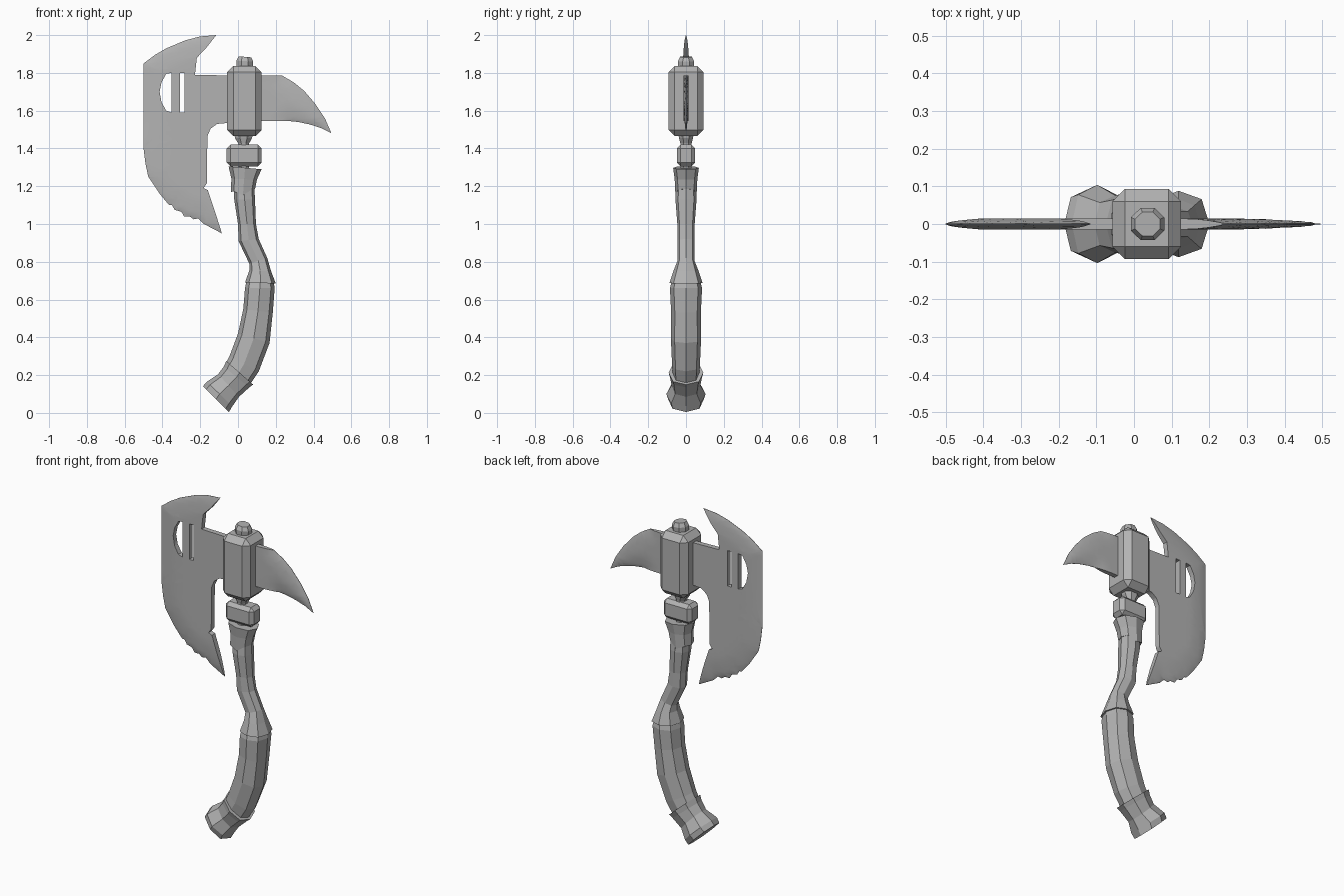
import bpy, bmesh, math
from mathutils import Vector
from mathutils.geometry import intersect_point_line

if "Cube" in bpy.data.objects:
    bpy.data.objects.remove(bpy.data.objects["Cube"])

mat = bpy.data.materials.new("plain grey")
mat.diffuse_color = (0.45, 0.45, 0.45, 1)
mat.use_nodes = True
mat.node_tree.nodes["Principled BSDF"].inputs["Base Color"].default_value = mat.diffuse_color


def finish(name, bm, smooth=None):
    bmesh.ops.recalc_face_normals(bm, faces=bm.faces[:])
    me = bpy.data.meshes.new(name)
    bm.to_mesh(me)
    bm.free()
    me.materials.append(mat)
    ob = bpy.data.objects.new(name, me)
    bpy.context.collection.objects.link(ob)
    if smooth:
        bpy.ops.object.select_all(action='DESELECT')
        ob.select_set(True)
        bpy.context.view_layer.objects.active = ob
        bpy.ops.object.shade_smooth_by_angle(angle=math.radians(smooth))
    return ob


def block(name, lo, hi, bevel):
    """Box with chamfered edges."""
    bm = bmesh.new()
    bmesh.ops.create_cube(bm, size=1)
    for v in bm.verts:
        v.co = [(a + b) / 2 + c * (b - a) for a, b, c in zip(lo, hi, v.co)]
    bmesh.ops.bevel(bm, geom=bm.edges[:], offset=bevel, segments=1,
                    affect='EDGES', profile=0.5)
    return finish(name, bm)


def loft(name, rings, sides=8, turn=0.0, dip=0.0):
    """Each ring: left point (x, z), right point (x, z), half depth in y."""
    bm = bmesh.new()
    loops = []
    for i, (lx, lz, rx, rz, hy) in enumerate(rings):
        c = Vector(((lx + rx) / 2, 0, (lz + rz) / 2))
        h = Vector(((rx - lx) / 2, 0, (rz - lz) / 2))
        loop = []
        for k in range(sides):
            a = math.tau * k / sides + turn
            s = 1.0 if k % 2 == 0 or turn else 1.06
            p = c + h * math.cos(a) * s + Vector((0, hy * math.sin(a) * s, 0))
            if dip and i == len(rings) - 1 and k % 4 == 2:
                p.z -= dip
            loop.append(bm.verts.new(p))
        loops.append(loop)
    for a, b in zip(loops, loops[1:]):
        for k in range(sides):
            j = (k + 1) % sides
            bm.faces.new((a[k], a[j], b[j], b[k]))
    bm.faces.new(loops[0])
    bm.faces.new(loops[-1])
    return finish(name, bm)


def plate(name, outlines, edge, half, width):
    """Flat outline with holes, thinned towards the given cutting edge."""
    cu = bpy.data.curves.new(name, 'CURVE')
    cu.dimensions = '2D'
    cu.fill_mode = 'BOTH'
    cu.extrude = half
    for pts in outlines:
        sp = cu.splines.new('POLY')
        sp.points.add(len(pts) - 1)
        for p, (x, z) in zip(sp.points, pts):
            p.co = (x, z, 0, 1)
        sp.use_cyclic_u = True
    tmp = bpy.data.objects.new(name + "_outline", cu)
    bpy.context.collection.objects.link(tmp)
    me = bpy.data.meshes.new_from_object(
        tmp.evaluated_get(bpy.context.evaluated_depsgraph_get()))
    bpy.data.objects.remove(tmp)
    bm = bmesh.new()
    bm.from_mesh(me)
    bpy.data.meshes.remove(me)
    bmesh.ops.remove_doubles(bm, verts=bm.verts[:], dist=1e-5)
    for axis, n in ((0, (1, 0, 0)), (1, (0, 1, 0))):
        vals = [v.co[axis] for v in bm.verts]
        t = min(vals) + 0.03
        while t < max(vals):
            co = [0, 0, 0]
            co[axis] = t
            bmesh.ops.bisect_plane(bm, geom=bm.verts[:] + bm.edges[:] + bm.faces[:],
                                   plane_co=co, plane_no=n, dist=1e-5)
            t += 0.03
    segs = [(Vector(a), Vector(b)) for a, b in zip(edge, edge[1:])]
    for v in bm.verts:
        p = Vector((v.co.x, v.co.y))
        d = 9.0
        for a, b in segs:
            f = min(1, max(0, intersect_point_line(p, a, b)[1]))
            d = min(d, (p - a.lerp(b, f)).length)
        y = max(0.001, half * math.sqrt(min(1, d / width)))
        v.co = (v.co.x, -math.copysign(y, v.co.z), v.co.y)
    return finish(name, bm, 35)


# Broad blade with chipped lower edge, half-round hole and slot
cutting = [(-0.115, 2.0), (-0.2, 1.993), (-0.28, 1.972), (-0.38, 1.93), (-0.44, 1.895),
           (-0.5, 1.85), (-0.5, 1.4), (-0.49, 1.32), (-0.475, 1.25), (-0.415, 1.16),
           (-0.365, 1.1), (-0.35, 1.1), (-0.335, 1.075), (-0.3, 1.065), (-0.285, 1.04),
           (-0.255, 1.04), (-0.235, 1.025), (-0.21, 1.03), (-0.18, 1.0), (-0.085, 0.95)]
back = [(-0.12, 1.06), (-0.16, 1.18), (-0.172, 1.185), (-0.182, 1.19), (-0.165, 1.215),
        (-0.162, 1.465), (-0.145, 1.505), (-0.11, 1.53), (0.0, 1.54),
        (0.0, 1.785), (-0.228, 1.79), (-0.218, 1.88), (-0.17, 1.93)]
hole = [(-0.352, 1.8), (-0.38, 1.795), (-0.405, 1.75), (-0.415, 1.7),
        (-0.405, 1.645), (-0.38, 1.6), (-0.352, 1.59)]
slot = [(-0.308, 1.8), (-0.308, 1.59), (-0.282, 1.59), (-0.282, 1.8)]
plate("blade", [cutting + back, hole, slot], cutting, 0.015, 0.1)

# Curved rear spike
spike = [(0.05, 1.785), (0.235, 1.785), (0.295, 1.75), (0.35, 1.705), (0.41, 1.635),
         (0.46, 1.56), (0.495, 1.48), (0.44, 1.508), (0.38, 1.527), (0.32, 1.54),
         (0.27, 1.545), (0.05, 1.545)]
plate("rear_spike", [spike], spike[1:11], 0.014, 0.08)

# Head block, top cap, neck and collar
block("head_block", (-0.057, -0.093, 1.465), (0.125, 0.093, 1.837), 0.033)
loft("top_cap", [(-0.008, 1.8, 0.078, 1.8, 0.043), (-0.012, 1.865, 0.084, 1.86, 0.046),
                 (0.0, 1.888, 0.072, 1.882, 0.034)], turn=math.pi / 8)
loft("neck", [(-0.025, 1.49, 0.085, 1.49, 0.046), (-0.02, 1.455, 0.078, 1.455, 0.04),
              (0.0, 1.425, 0.06, 1.425, 0.032), (0.0, 1.29, 0.06, 1.29, 0.032)],
     turn=math.pi / 8)
block("collar", (-0.06, -0.048, 1.305), (0.125, 0.048, 1.42), 0.02)

# Curved handle in overlapping sections
loft("handle_sleeve", [(-0.05, 1.305, 0.125, 1.29, 0.068), (-0.035, 1.24, 0.1, 1.235, 0.06),
                       (-0.038, 1.17, 0.09, 1.185, 0.056)], dip=0.025)
loft("handle_shaft", [(-0.02, 1.22, 0.085, 1.22, 0.05), (-0.02, 1.13, 0.09, 1.13, 0.056),
                      (0.0, 1.0, 0.095, 1.0, 0.046), (0.003, 0.91, 0.11, 0.92, 0.045),
                      (0.06, 0.79, 0.155, 0.82, 0.045), (0.06, 0.755, 0.175, 0.75, 0.066),
                      (0.037, 0.69, 0.2, 0.685, 0.088)])
loft("handle_grip", [(0.05, 0.72, 0.185, 0.72, 0.07), (0.037, 0.66, 0.194, 0.66, 0.085),
                     (0.028, 0.55, 0.184, 0.53, 0.079), (0.0, 0.42, 0.167, 0.37, 0.08),
                     (-0.045, 0.30, 0.11, 0.22, 0.074), (-0.08, 0.23, 0.05, 0.13, 0.07)])
loft("pommel", [(-0.062, 0.275, 0.08, 0.15, 0.092), (-0.075, 0.245, 0.06, 0.135, 0.085),
                (-0.105, 0.205, 0.005, 0.085, 0.076), (-0.165, 0.165, -0.03, 0.035, 0.104),
                (-0.185, 0.142, -0.048, 0.005, 0.095)])
